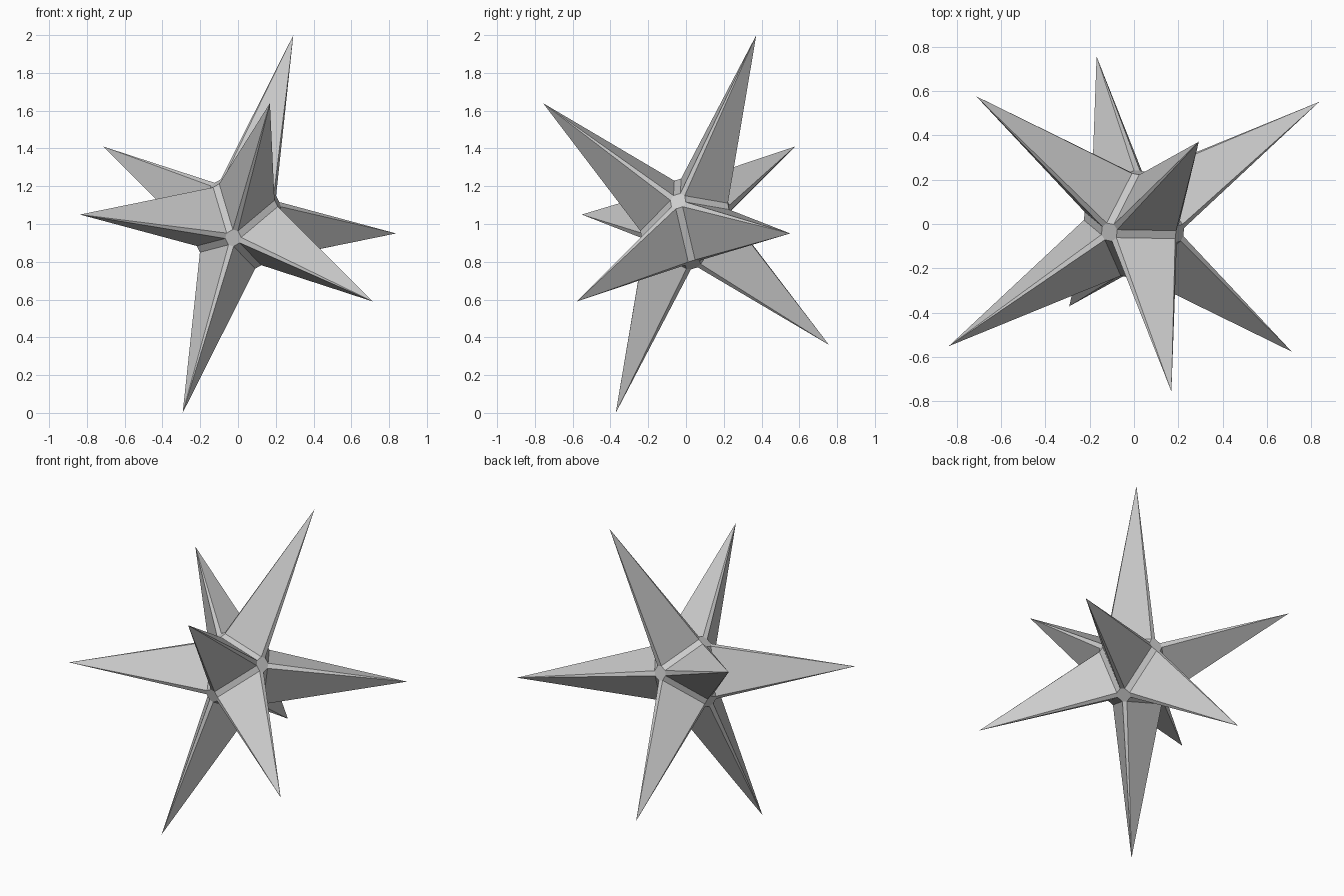
import bpy, bmesh
from itertools import permutations, product
from mathutils import Matrix, Vector

cube = bpy.data.objects.get("Cube")
if cube:
    bpy.data.objects.remove(cube, do_unlink=True)

# Flat grey material
grey = bpy.data.materials.new("light_grey")
grey.use_nodes = True
colour = (0.6, 0.6, 0.6, 1.0)
grey.diffuse_color = colour
grey.node_tree.nodes["Principled BSDF"].inputs["Base Color"].default_value = colour

# Three tilted axes, each half the difference of neighbouring spike tips
top_tip = Vector((0.293, 0.372, 1.0))
front_tip = Vector((0.169, -0.757, 0.64))
back_tip = Vector((-0.713, 0.577, 0.41))
side_tip = top_tip - front_tip - back_tip
axes = [(top_tip - side_tip) / 2, (top_tip - back_tip) / 2, (top_tip - front_tip) / 2]
frame = Matrix(axes).transposed().to_4x4()

# Bevelled core: octagon caps, narrow beams and hexagon seats for the spikes
bm = bmesh.new()
half_beam, half_cap, reach = 0.032, 0.067, 0.41
for corner in permutations((half_beam, half_cap, reach)):
    for signs in product((-1, 1), repeat=3):
        bm.verts.new([c * s for c, s in zip(corner, signs)])
bmesh.ops.convex_hull(bm, input=bm.verts[:])
bmesh.ops.dissolve_limit(bm, angle_limit=0.02, verts=bm.verts[:], edges=bm.edges[:])

# Pull each hexagon seat out into a long spike
seats = [f for f in bm.faces if len(f.verts) == 6]
for tip in bmesh.ops.poke(bm, faces=seats)["verts"]:
    tip.co = [1 if c > 0 else -1 for c in tip.co]

# Tilt into place and raise to stand on the ground
bm.transform(Matrix.Translation((0, 0, 1)) @ frame)
bmesh.ops.recalc_face_normals(bm, faces=bm.faces[:])

mesh = bpy.data.meshes.new("spiked_star")
bm.to_mesh(mesh)
bm.free()
mesh.materials.append(grey)
star = bpy.data.objects.new("spiked_star", mesh)
bpy.context.collection.objects.link(star)
